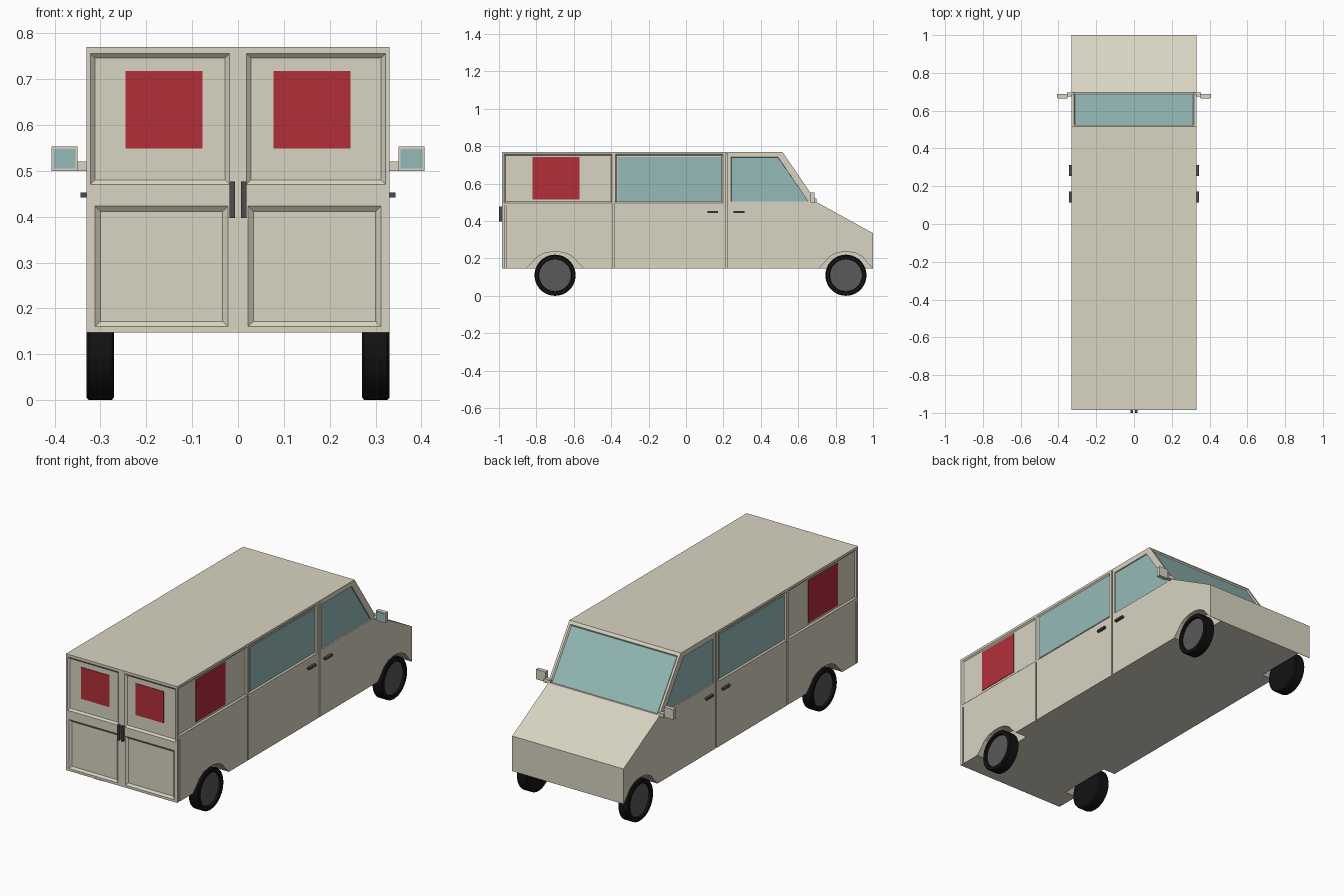
import bpy, bmesh, math
from mathutils import Vector as V

if "Cube" in bpy.data.objects:
    bpy.data.objects.remove(bpy.data.objects["Cube"])


def material(name, rgb):
    m = bpy.data.materials.new(name)
    m.diffuse_color = (*rgb, 1)
    m.use_nodes = True
    m.node_tree.nodes["Principled BSDF"].inputs["Base Color"].default_value = m.diffuse_color
    return m


PAINT = material("beige paint", (0.69, 0.66, 0.54))
GLASS = material("blue glass", (0.30, 0.49, 0.48))
RED = material("red panel", (0.45, 0.028, 0.042))
RUBBER = material("black rubber", (0.006, 0.006, 0.007))
HUB = material("dark grey hub", (0.10, 0.10, 0.10))
HANDLE = material("charcoal handle", (0.07, 0.07, 0.075))

# Drawing planes: origin, u axis, v axis (u x v points outward)
SIDE = (V((0.33, 0, 0)), V((0, 1, 0)), V((0, 0, 1)))
REAR = (V((0, -0.985, 0)), V((1, 0, 0)), V((0, 0, 1)))
SCREEN = (V((0, 0.70, 0.50)), V((-1, 0, 0)), V((0, -0.185, 0.27)).normalized())


def finish(name, bm, mats, flip=False):
    if flip:
        for v in bm.verts:
            v.co.x = -v.co.x
    bmesh.ops.recalc_face_normals(bm, faces=bm.faces)
    me = bpy.data.meshes.new(name)
    bm.to_mesh(me)
    bm.free()
    for m in mats:
        me.materials.append(m)
    ob = bpy.data.objects.new(name, me)
    bpy.context.collection.objects.link(ob)
    return ob


def rect(a, b, c, d):
    return [(a, c), (b, c), (b, d), (a, d)]


def prism(name, pts, plane, d0, d1, mat, flip=False, slope=0.0):
    """Extrude a 2D outline along the plane normal; slope tapers it inward."""
    o, u, v = plane
    n = u.cross(v)
    us, vs = [p[0] for p in pts], [p[1] for p in pts]
    cu, cv = (min(us) + max(us)) / 2, (min(vs) + max(vs)) / 2
    hu, hv = max(us) - cu, max(vs) - cv
    bm = bmesh.new()
    rings = []
    for d in (d0, d1):
        su, sv = 1 + slope * d / hu, 1 + slope * d / hv
        rings.append([bm.verts.new(o + u * (cu + (a - cu) * su) + v * (cv + (b - cv) * sv) + n * d)
                      for a, b in pts])
    bm.faces.new(rings[0])
    bm.faces.new(rings[1])
    for i in range(len(pts)):
        j = (i + 1) % len(pts)
        bm.faces.new((rings[0][i], rings[0][j], rings[1][j], rings[1][i]))
    return finish(name, bm, [mat], flip)


def box(name, lo, hi, mat, flip=False):
    plane = (V((0, 0, 0)), V((0, 1, 0)), V((0, 0, 1)))
    return prism(name, rect(lo[1], hi[1], lo[2], hi[2]), plane, lo[0], hi[0], mat, flip)


# Body shell
profile = [(-0.985, 0.147), (1.0, 0.147), (1.0, 0.335), (0.70, 0.50), (0.515, 0.77), (-0.985, 0.77)]
body = prism("van_body", profile, SIDE, -0.66, 0, PAINT)


def carve(pts, plane, depth, slope=0.0, out=None, flip=False):
    c = prism("cutter", pts, plane, -depth, out or depth, PAINT, flip, slope)
    c.hide_render = True
    m = body.modifiers.new("cut", "BOOLEAN")
    m.operation, m.solver, m.object = "DIFFERENCE", "EXACT", c
    bpy.context.view_layer.objects.active = body
    bpy.ops.object.modifier_apply(modifier=m.name)
    bpy.data.objects.remove(c)


front_win = [(0.24, 0.503), (0.655, 0.503), (0.492, 0.742), (0.24, 0.742)]
arch = [(-0.152, 0.10), (-0.152, 0.147), (-0.12, 0.180), (-0.095, 0.208), (-0.06, 0.227), (-0.02, 0.235)]
arch += [(-a, b) for a, b in reversed(arch)]
D = 0.007
for s, flip in (("right", False), ("left", True)):
    # Wheel arches
    for y, k in ((-0.70, 1.0), (0.855, 0.94)):
        carve([(y + a * k, b) for a, b in arch], SIDE, 0.072, out=0.02, flip=flip)
    # Recessed upper side panels and windows
    carve(rect(-0.972, -0.395, 0.497, 0.757), SIDE, D, 1.0, flip=flip)
    carve(rect(-0.378, 0.198, 0.497, 0.757), SIDE, D, 1.0, flip=flip)
    carve(front_win, SIDE, D, 0.4, flip=flip)
    # Door gaps
    for y, top in ((-0.387, 0.49), (0.217, 0.762), (-0.966, 0.48)):
        carve(rect(y - 0.004, y + 0.004, 0.10, top), SIDE, 0.010, flip=flip)
    # Rear door panels
    carve(rect(0.018, 0.322, 0.470, 0.756), REAR, 0.009, 1.1, flip=flip)
    carve(rect(0.022, 0.312, 0.160, 0.423), REAR, 0.009, 1.3, flip=flip)
    prism(s + "_rear_door_window", rect(0.077, 0.245, 0.549, 0.718), REAR, -0.010, -0.006, RED, flip)
    # Side windows
    prism(s + "_rear_side_panel", rect(-0.82, -0.57, 0.515, 0.742), SIDE, -0.008, -0.004, RED, flip)
    prism(s + "_middle_window", rect(-0.365, 0.188, 0.506, 0.742), SIDE, -0.008, -0.004, GLASS, flip)
    prism(s + "_front_window", front_win, SIDE, -0.009, -0.005, GLASS, flip, 0.4)
    # Handles
    box(s + "_rear_door_handle", (0.006, -1.0, 0.397), (0.018, -0.984, 0.477), HANDLE, flip)
    for part, y in (("front", 0.283), ("sliding", 0.143)):
        box(f"{s}_{part}_door_handle", (0.328, y - 0.029, 0.442), (0.344, y + 0.029, 0.453), HANDLE, flip)
    # Door mirror: arm, housing and glass
    box(s + "_mirror_arm", (0.315, 0.675, 0.500), (0.355, 0.697, 0.520), PAINT, flip)
    box(s + "_mirror_housing", (0.350, 0.666, 0.500), (0.407, 0.688, 0.553), PAINT, flip)
    box(s + "_mirror_glass", (0.355, 0.664, 0.505), (0.402, 0.667, 0.548), GLASS, flip)

# Windscreen
carve(rect(-0.318, 0.318, 0.008, 0.310), SCREEN, 0.009, 0.8)
prism("windscreen", rect(-0.312, 0.312, 0.013, 0.305), SCREEN, -0.010, -0.006, GLASS)


def wheel(name, y, flip):
    bm = bmesh.new()
    pts = [(0, 0.27), (0.103, 0.27), (0.11, 0.275), (0.11, 0.325), (0.105, 0.33),
           (0.088, 0.33), (0.086, 0.318), (0, 0.318)]
    vs = [bm.verts.new((x, y, 0.11 + r)) for r, x in pts]
    es = [bm.edges.new(p) for p in zip(vs, vs[1:])]
    bmesh.ops.spin(bm, geom=vs + es, cent=(0, y, 0.11), axis=(1, 0, 0),
                   angle=math.tau, steps=36, use_duplicate=False)
    bmesh.ops.remove_doubles(bm, verts=bm.verts, dist=1e-5)
    for f in bm.faces:  # recessed outer disc is the hub
        f.material_index = int(all(abs(v.co.x - 0.318) < 1e-4 for v in f.verts))
    ob = finish(name, bm, [RUBBER, HUB], flip)
    bpy.ops.object.select_all(action="DESELECT")
    ob.select_set(True)
    bpy.context.view_layer.objects.active = ob
    bpy.ops.object.shade_smooth_by_angle(angle=math.radians(30))


# Wheels
for end, y in (("rear", -0.70), ("front", 0.855)):
    wheel("right_" + end + "_wheel", y, False)
    wheel("left_" + end + "_wheel", y, True)
